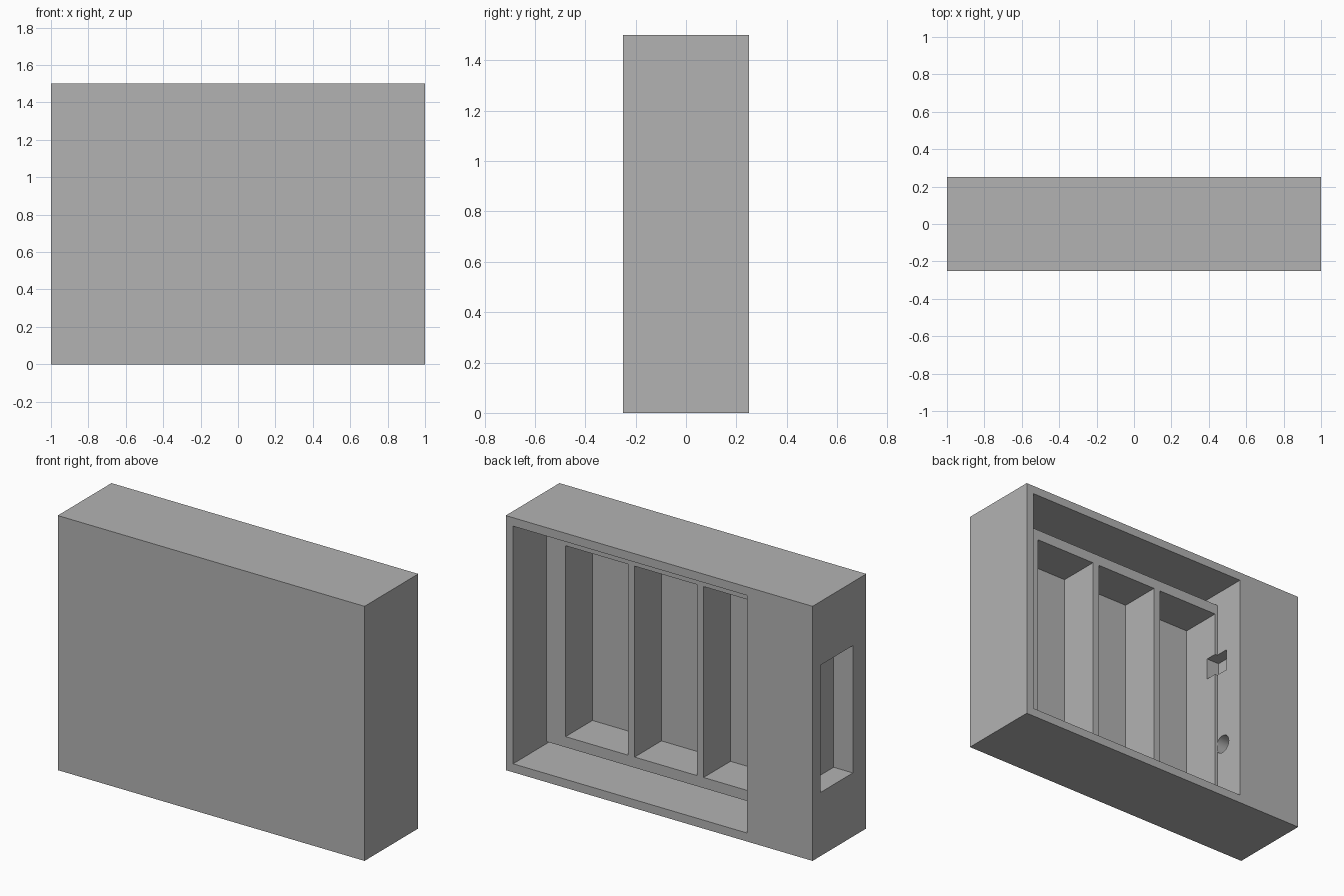
import bpy
import math

cube = bpy.data.objects.get("Cube")
if cube:
    bpy.data.objects.remove(cube, do_unlink=True)

grey = bpy.data.materials.new("plain grey")
grey.use_nodes = True
colour = (0.45, 0.45, 0.45, 1)
grey.diffuse_color = colour
for node in grey.node_tree.nodes:
    if node.type == 'BSDF_PRINCIPLED':
        node.inputs["Base Color"].default_value = colour


def box(name, x, y, z):
    """Box from (low, high) ranges."""
    ranges = (x, y, z)
    bpy.ops.mesh.primitive_cube_add(size=1, location=[sum(r) / 2 for r in ranges])
    ob = bpy.context.object
    ob.name = name
    ob.scale = [r[1] - r[0] for r in ranges]
    bpy.ops.object.transform_apply(location=True, rotation=False, scale=True)
    ob.data.materials.append(grey)
    return ob


def cut(target, cutter):
    """Subtract the cutter from the target and discard it."""
    cutter.hide_render = True
    mod = target.modifiers.new("cut", 'BOOLEAN')
    mod.operation = 'DIFFERENCE'
    mod.solver = 'EXACT'
    mod.object = cutter
    bpy.context.view_layer.objects.active = target
    bpy.ops.object.modifier_apply(modifier=mod.name)
    bpy.data.objects.remove(cutter, do_unlink=True)


def notch():
    return box("notch_cutter", (-0.64, -0.5), (-0.02, 0.13), (0.92, 1.05))


# Outer housing, open at the back
housing = box("housing", (-1, 1), (-0.25, 0.25), (0, 1.5))
cut(housing, box("recess_cutter", (-0.572, 0.952), (-0.2, 0.4), (0.05, 1.45)))

# Shallow pocket in the side wall
cut(housing, box("side_pocket_cutter", (-1.2, -0.875), (-0.125, 0.175), (0.375, 1.125)))

# Latch notch and round cable hole between recess and side pocket
cut(housing, notch())
bpy.ops.mesh.primitive_cylinder_add(vertices=32, radius=0.055, depth=0.4,
                                    location=(-0.72, 0.096, 0.45),
                                    rotation=(0, math.pi / 2, 0))
hole = bpy.context.object
hole.data.materials.append(grey)
cut(housing, hole)

# Inner tray with three compartments, seated on the housing floor
tray = box("compartment_tray", (-0.576, 0.875), (-0.21, 0.05), (0.125, 1.375))
for i in range(3):
    left = 0.75 - 0.45 * i
    cut(tray, box("compartment_cutter", (left - 0.406, left), (-0.2, 0.2), (0.1875, 1.3125)))
cut(tray, notch())

# Crisp flat faces, smooth hole wall
for ob in (housing, tray):
    bpy.ops.object.select_all(action='DESELECT')
    ob.select_set(True)
    bpy.context.view_layer.objects.active = ob
    bpy.ops.object.shade_smooth_by_angle(angle=math.radians(30))
